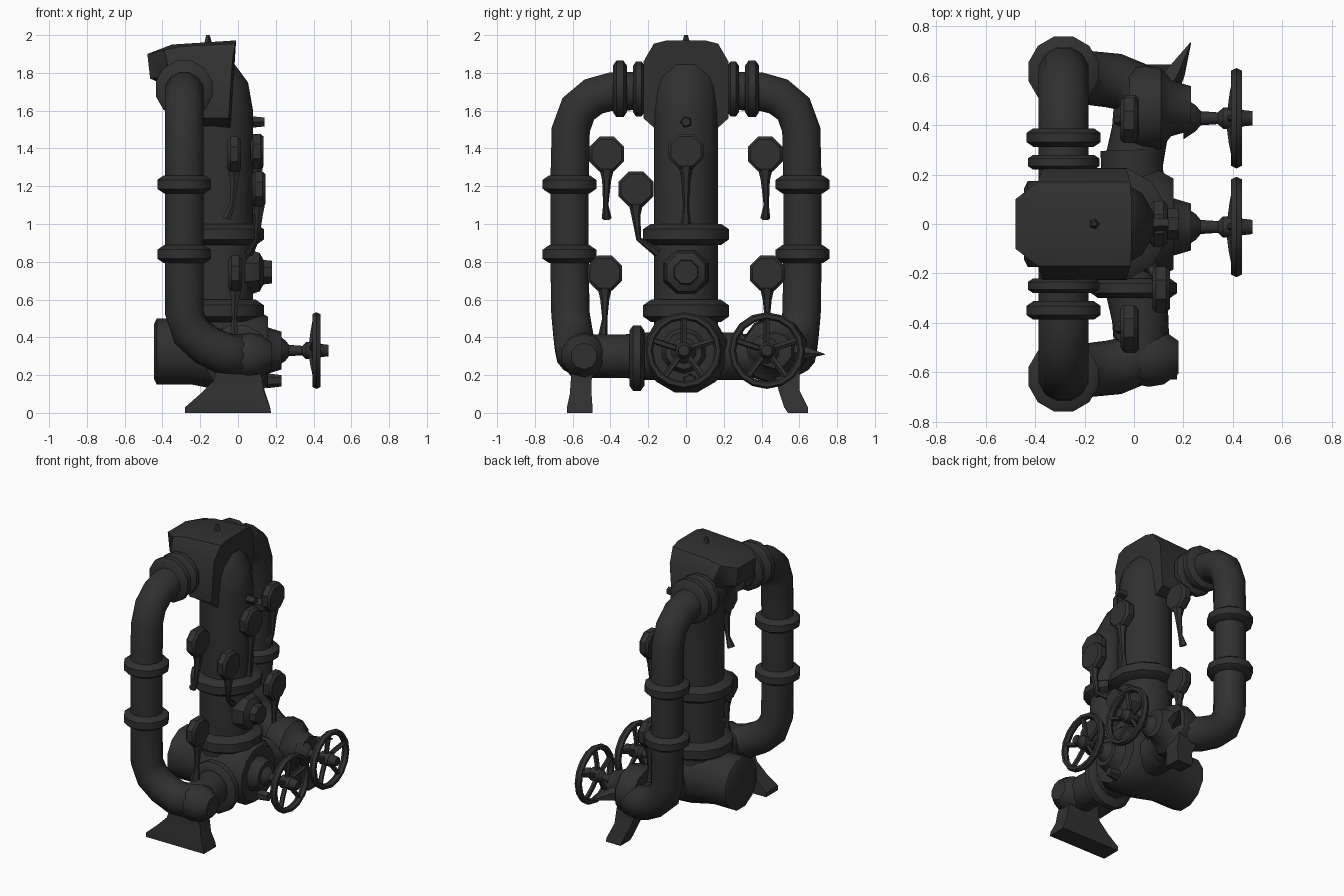
import bpy, bmesh, math
from mathutils import Vector

if "Cube" in bpy.data.objects:
    bpy.data.objects.remove(bpy.data.objects["Cube"])

iron = bpy.data.materials.new("dark_iron")
iron.diffuse_color = (0.03, 0.03, 0.03, 1)
iron.use_nodes = True
iron.node_tree.nodes["Principled BSDF"].inputs["Base Color"].default_value = iron.diffuse_color
X, Y, Z = Vector((1, 0, 0)), Vector((0, 1, 0)), Vector((0, 0, 1))


def finish(name, bm):
    bmesh.ops.remove_doubles(bm, verts=bm.verts, dist=1e-5)
    bmesh.ops.recalc_face_normals(bm, faces=bm.faces)
    me = bpy.data.meshes.new(name)
    bm.to_mesh(me)
    bm.free()
    ob = bpy.data.objects.new(name, me)
    bpy.context.collection.objects.link(ob)
    me.materials.append(iron)
    bpy.ops.object.select_all(action='DESELECT')
    ob.select_set(True)
    bpy.context.view_layer.objects.active = ob
    bpy.ops.object.shade_smooth_by_angle(angle=math.radians(42))
    return ob


def skin(name, rings, closed=False):
    """Bridge equal rings of points and cap the ends."""
    bm = bmesh.new()
    vs = [[bm.verts.new(p) for p in r] for r in rings]
    n = len(vs[0])
    pairs = list(zip(vs, vs[1:])) + ([(vs[-1], vs[0])] if closed else [])
    for a, b in pairs:
        for i in range(n):
            j = (i + 1) % n
            bm.faces.new((a[i], a[j], b[j], b[i]))
    if not closed:
        bm.faces.new(vs[0])
        bm.faces.new(vs[-1])
    return finish(name, bm)


def ring(c, q, r, n):
    return [Vector(c) + q @ Vector((r * math.cos((i + .5) * math.tau / n),
                                    r * math.sin((i + .5) * math.tau / n), 0))
            for i in range(n)]


def lathe(name, profile, origin, axis, n=12):
    """Turn (radius, distance along axis) pairs."""
    q = axis.to_track_quat('Z', 'Y')
    return skin(name, [ring(Vector(origin) + axis * t, q, r, n) for r, t in profile])


def sweep(name, pts, radii, n=12):
    """Pipe through points, one radius or one per point."""
    pts = [Vector(p) for p in pts]
    if not isinstance(radii, (list, tuple)):
        radii = [radii] * len(pts)
    rings, q, old = [], None, None
    for i, p in enumerate(pts):
        t = (pts[min(i + 1, len(pts) - 1)] - pts[max(i - 1, 0)]).normalized()
        q = t.to_track_quat('Z', 'Y') if q is None else old.rotation_difference(t) @ q
        old = t
        rings.append(ring(p, q, radii[i], n))
    return skin(name, rings)


def flange(name, c, axis, r, h):
    b = h * 0.25
    return lathe(name, [(r - b * 1.5, -h / 2), (r, -h / 2 + b), (r, h / 2 - b),
                        (r - b * 1.5, h / 2)], c, axis, 12)


# Central column, bending back into the head
sweep("central_column", [(-.09, 0, .4), (-.09, 0, .95), (-.09, 0, 1.6), (-.105, 0, 1.69),
                         (-.15, 0, 1.76), (-.25, 0, 1.78)], .175)
flange("column_upper_flange", (-.09, 0, .945), Z, .235, .11)
flange("column_lower_flange", (-.09, 0, .54), Z, .235, .12)
lathe("column_port", [(.13, 0), (.125, .04), (.11, .08), (.07, .1), (.065, .145)],
      (.035, 0, .745), X, 8)

# Head: elbow-shaped side profile, narrowing toward both sides
mid = [(-.48, 1.9), (-.35, 1.95), (-.01, 1.972), (-.04, 1.5), (-.24, 1.52), (-.4, 1.74), (-.465, 1.77)]
shoulder = [(-.39, 1.92), (-.3, 1.94), (-.015, 1.955), (-.04, 1.51), (-.24, 1.53), (-.35, 1.74), (-.385, 1.78)]
cheek = [(-.37, 1.83), (-.29, 1.86), (-.03, 1.86), (-.05, 1.56), (-.22, 1.56), (-.33, 1.73), (-.36, 1.77)]
skin("head_fitting", [[Vector((x, y, z)) for x, z in prof] for y, prof in
                      ((-.225, cheek), (-.17, shoulder), (-.1, mid), (.1, mid),
                       (.17, shoulder), (.225, cheek))])
lathe("head_vent", [(.025, 0), (.01, .05)], (-.16, 0, 1.95), Z, 5)
lathe("column_stud", [(.035, 0), (.025, .1)], (.04, 0, 1.54), X, 5)

# Base body along x
lathe("base_body", [(.15, -.445), (.18, -.43), (.18, -.25), (.215, -.08), (.225, .1),
                    (.19, .16)], (0, 0, .325), X, 12)
lathe("base_drain", [(.04, 0), (.03, .08)], (.15, .02, .17), X, 6)
sweep("cross_manifold", [(0, -.3, .3), (0, 0, .3), (-.01, .3, .3)], .13)


def gauge(name, x, y, z, stem):
    """Dial facing +x with a hanging feed line."""
    lathe(name + "_dial", [(.085, -.035), (.1, -.02), (.1, .02), (.085, .035)], (x, y, z), X, 8)
    start = [(x, y, z - .07), (x, y, z - .14)]
    sweep(name + "_line", start + stem, [.04, .024] + [.014] * (len(stem) - 1) + [.026], 6)


# Side loops, mirrored in y
for side, s in (("near", -1), ("far", 1)):
    sweep(side + "_side_pipe",
          [(-.285, s * .1, 1.71), (-.285, s * .4, 1.70), (-.285, s * .49, 1.675),
           (-.285, s * .57, 1.61), (-.285, s * .61, 1.5), (-.285, s * .617, 1.2),
           (-.285, s * .617, .84), (-.285, s * .612, .53), (-.25, s * .6, .43),
           (-.17, s * .59, .36), (-.08, s * .58, .315), (.0, s * .55, .3),
           (.03, s * .48, .3), (.025, s * .38, .3), (-.01, s * .2, .3)],
          [.105] * 8 + [.108, .11, .112, .115, .115, .115, .12])
    for i, z in enumerate((1.21, .84)):
        flange(f"{side}_pipe_flange_{i}", (-.285, s * .617, z), Z, .147, .095)
    flange(side + "_head_flange_outer", (-.285, s * .35, 1.715), Y, .155, .075)
    flange(side + "_head_flange_inner", (-.285, s * .25, 1.715), Y, .15, .06)
    gauge(side + "_upper_gauge", -.02, s * .42, 1.37,
          [(-.03, s * .425, 1.1), (-.06, s * .42, 1.03)])
    gauge(side + "_lower_gauge", -.015, s * .43, .74, [(-.02, s * .43, .5), (-.02, s * .44, .4)])

flange("near_base_flange", (0, -.26, .29), Y, .18, .08)
# Rounded outer corner of the near elbow
lathe("near_elbow_cap", [(.07, -.14), (.11, -.07), (.125, 0), (.115, .06), (.07, .12)],
      (.06, -.54, .3), X, 10)


# Feet: a wide flared one and a slim leg (x0, x1, y0, y1, z)
def foot(name, levels):
    skin(name, [[Vector((x0, y0, z)), Vector((x1, y0, z)), Vector((x1, y1, z)),
                 Vector((x0, y1, z))] for x0, x1, y0, y1, z in levels])


foot("near_foot", [(-.28, .175, -.63, -.495, 0), (-.28, .17, -.63, -.495, .03),
                   (-.2, .14, -.615, -.5, .1), (-.13, .13, -.61, -.5, .17),
                   (-.1, .1, -.6, -.48, .28)])
foot("far_leg", [(.06, .175, .54, .645, 0), (.05, .17, .52, .645, .03),
                 (.02, .14, .49, .6, .12), (-.04, .12, .46, .6, .25)])

# Gauges on the column face
gauge("centre_gauge", .1, 0, 1.385, [(.09, 0, 1.1), (.08, 0, .98)])
gauge("offset_gauge", .11, -.265, 1.185, [(.1, -.25, .92), (.06, -.15, .85)])


def valve(name, y, shift=0, k=1, z=.33):
    """Stepped bonnet, stem and spoked handwheel facing +x."""
    lathe(name + "_bonnet", [(r * k, t) for r, t in ((.17, -.02), (.19, .03), (.18, .11),
                             (.125, .15), (.1, .23))] , (0, y + shift, z), X, 10)
    lathe(name + "_stem", [(.09, .2), (.055, .25), (.03, .27), (.025, .34), (.045, .36),
                           (.045, .43), (.035, .44), (.03, .48)], (0, y, z), X, 10)
    rim = []
    for i in range(16):
        a = i * math.tau / 16
        d = Vector((0, math.cos(a), math.sin(a)))
        rim.append([Vector((.415, y, z)) + d * (.183 + .02 * math.cos(b)) + X * .025 * math.sin(b)
                    for b in [m * math.tau / 6 for m in range(6)]])
    skin(name + "_wheel_rim", rim, closed=True)
    c = Vector((0, y, z))
    for i in range(5):
        a = math.pi / 2 + i * math.tau / 5
        d = Vector((0, math.cos(a), math.sin(a)))
        sweep(f"{name}_spoke_{i}", [c + X * .39 + d * .02, c + X * .4 + d * .1,
                                    c + X * .415 + d * .18], .017, 5)


valve("centre_valve", -.012)
valve("far_valve", .428, .04, .95)

# Pointed lever on the far elbow
sweep("far_lever", [(.12, .54, .32), (.17, .62, .32), (.23, .735, .31)], [.06, .04, .002], 5)
